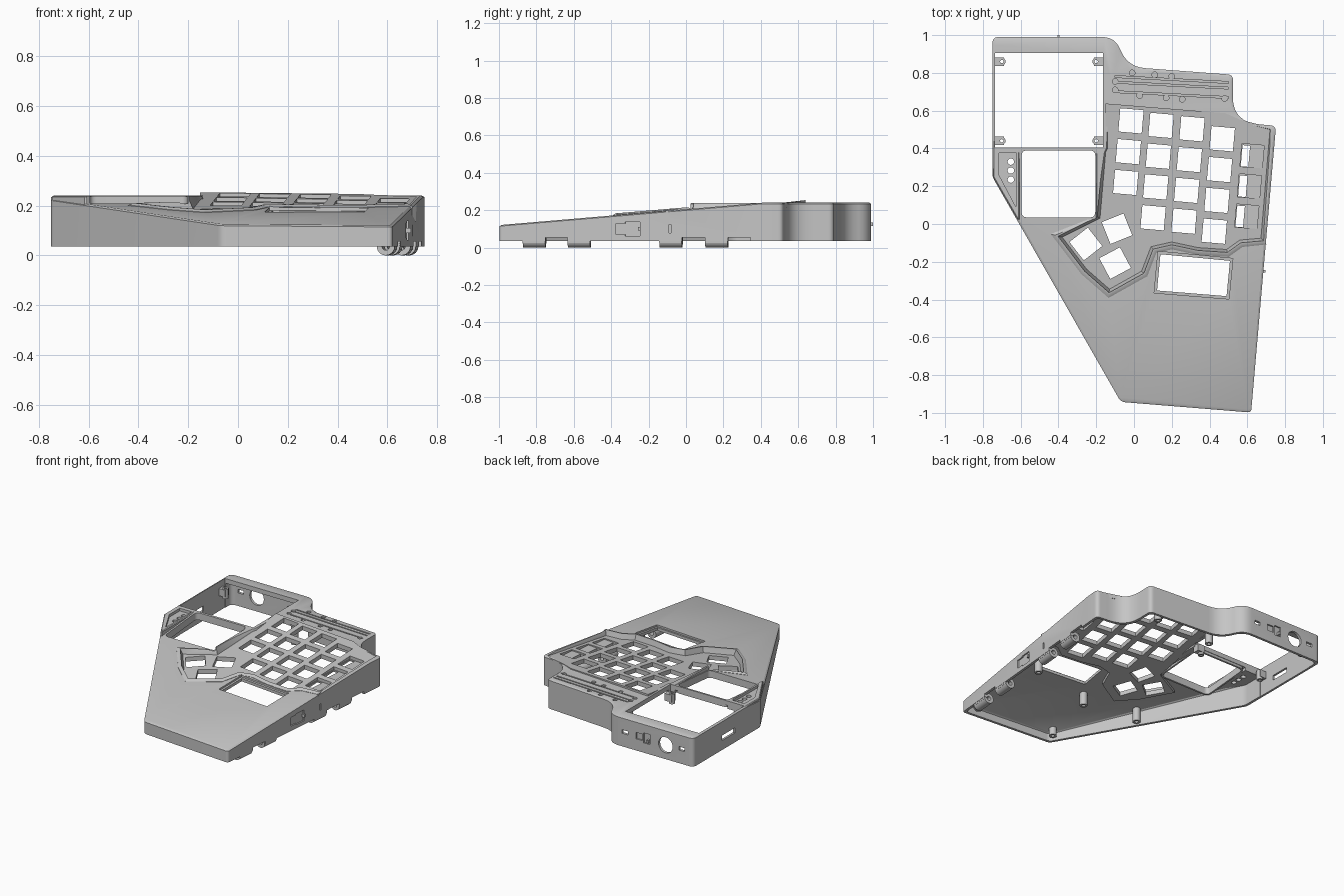
import bpy, bmesh, math
from mathutils import Vector, Matrix

cube = bpy.data.objects.get("Cube")
if cube:
    bpy.data.objects.remove(cube)

GREY = (0.56, 0.56, 0.56, 1)
grey = bpy.data.materials.new("matte grey")
grey.use_nodes = True
grey.diffuse_color = GREY
grey.node_tree.nodes["Principled BSDF"].inputs["Base Color"].default_value = GREY

BASE, TOP = 0.036, 0.24


def slope(x, y):
    return 0.205 + 0.085 * y


def plate(x, y):
    return 0.183 + 0.11 * y - 0.002 * x


def shift(f, d):
    return lambda x, y: f(x, y) + d


def fillet(corners, steps=6):
    """Round each (x, y, tangent length) corner."""
    out, n = [], len(corners)
    for i, (x, y, t) in enumerate(corners):
        c = Vector((x, y))
        a = c + (Vector(corners[i - 1][:2]) - c).normalized() * t
        b = c + (Vector(corners[(i + 1) % n][:2]) - c).normalized() * t
        for k in range(steps + 1):
            s = k / steps
            out.append(a * (1 - s) ** 2 + c * 2 * s * (1 - s) + b * s * s)
    return out


def offset(pts, d):
    """Grow (d > 0) or shrink a closed outline."""
    pts = [Vector(p) for p in pts]
    n = len(pts)
    area = sum(pts[i - 1].cross(pts[i]) for i in range(n))
    sign = 1 if area > 0 else -1
    out = []
    for i, p in enumerate(pts):
        e = (p - pts[i - 1]).normalized()
        f = (pts[(i + 1) % n] - p).normalized()
        na, nb = Vector((e.y, -e.x)), Vector((f.y, -f.x))
        out.append(p + (na + nb) * (sign * d / max(1 + na.dot(nb), 0.4)))
    return out


def finish(name, bm):
    bmesh.ops.recalc_face_normals(bm, faces=bm.faces)
    me = bpy.data.meshes.new(name)
    bm.to_mesh(me)
    bm.free()
    me.materials.append(grey)
    ob = bpy.data.objects.new(name, me)
    bpy.context.collection.objects.link(ob)
    return ob


def layered(layers):
    """Closed solid through layers of (outline, height or height function)."""
    bm = bmesh.new()
    rings = []
    for pts, z in layers:
        rings.append([bm.verts.new((p[0], p[1], z(p[0], p[1]) if callable(z) else z)) for p in pts])
    for a, b in zip(rings, rings[1:]):
        for i in range(len(a)):
            bm.faces.new((a[i - 1], a[i], b[i], b[i - 1]))
    bm.faces.new(rings[0])
    bm.faces.new(rings[-1])
    return bm


def loft(name, layers):
    return finish(name, layered(layers))


def box(name, centre, size, angle=0):
    bm = bmesh.new()
    m = Matrix.Translation(centre) @ Matrix.Rotation(math.radians(angle), 4, 'Z') @ Matrix.Diagonal((*size, 1))
    bmesh.ops.create_cube(bm, size=1, matrix=m)
    return finish(name, bm)


def rod(name, a, b, r, sides=24):
    a, b = Vector(a), Vector(b)
    bm = bmesh.new()
    m = Matrix.Translation((a + b) / 2) @ (b - a).to_track_quat('Z', 'Y').to_matrix().to_4x4()
    bmesh.ops.create_cone(bm, cap_ends=True, segments=sides, radius1=r, radius2=r, depth=(b - a).length, matrix=m)
    return finish(name, bm)


def combine(ob, tool, op='DIFFERENCE'):
    mod = ob.modifiers.new("join", 'BOOLEAN')
    mod.operation, mod.solver, mod.object = op, 'EXACT', tool
    bpy.context.view_layer.objects.active = ob
    bpy.ops.object.modifier_apply(modifier=mod.name)
    bpy.data.objects.remove(tool)
    return ob


corners = [(-0.75, 0.99, 0.035), (-0.1, 0.99, 0.07), (-0.035, 0.832, 0.095), (0.525, 0.79, 0.03),
           (0.52, 0.54, 0.14), (0.752, 0.52, 0.03), (0.62, -0.998, 0.02), (-0.07, -0.942, 0.025),
           (-0.75, 0.25, 0.02)]


def shape(inset):
    moved = offset([c[:2] for c in corners], -inset)
    return fillet([(p.x, p.y, c[2]) for p, c in zip(moved, corners)])


def wedge(name, inset, drop, base):
    """Chamfered slab, folded down along the line where the slope begins."""
    o, top = shape(inset), TOP - drop
    bm = layered([(o, base), (o, top - 0.006), (shape(inset + 0.01), top)])
    bmesh.ops.bisect_plane(bm, geom=bm.verts[:] + bm.edges[:] + bm.faces[:], dist=1e-5,
                           plane_co=(0, (TOP - 0.205) / 0.085, 0), plane_no=(0, 1, 0))
    for v in bm.verts:
        if v.co.z > top - 0.02:
            v.co.z += min(0, slope(v.co.x, v.co.y) - TOP)
    return finish(name, bm)


# Hollow shell
shell = wedge("case_shell", 0, 0, BASE)
combine(shell, wedge("cavity", 0.018, 0.032, -0.1))

# Raised side panel and the wall beside the key well
panel = [(-0.747, 0.43), (-0.747, 0.25), (-0.617, 0.025), (-0.607, 0.025), (-0.607, 0.43)]
strip = [(-0.2, 0.02), (-0.165, 0.02), (-0.15, 0.43), (-0.2, 0.43)]
for pts in (panel, strip):
    combine(shell, loft("raised", [(pts, 0.185), (pts, TOP - 0.006), (offset(pts, -0.005), TOP - 0.001)]), 'UNION')

# Raised lip along the front of the key well
front = [(0.64, 0), (0.655, -0.075), (0.56, -0.085), (0.49, -0.135), (0.34, -0.125), (0.2, -0.095), (0.09, -0.12),
         (0.04, -0.25), (-0.13, -0.345), (-0.25, -0.24), (-0.38, -0.07), (-0.24, -0.015)]
outer = offset(front, 0.038)
combine(shell, loft("lip", [(outer, shift(slope, -0.01)), (outer, shift(slope, 0.002)),
                            (offset(front, 0.024), shift(slope, 0.01))]), 'UNION')

dish = [(-0.715, 0.375), (-0.715, 0.26), (-0.625, 0.09), (-0.622, 0.375)]
combine(shell, loft("dish", [(dish, TOP - 0.02), (dish, 0.3)]))
for y in (0.33, 0.283, 0.235):
    combine(shell, rod("hole", (-0.652, y, 0), (-0.652, y, 0.4), 0.017))

# Screen bay, square pad opening and palm window
bay = [(-0.735, 0.405), (-0.165, 0.405), (-0.165, 0.905), (-0.735, 0.905)]
pad = fillet([(-0.595, 0.035, 0.03), (-0.205, 0.035, 0.03), (-0.205, 0.39, 0.03), (-0.595, 0.39, 0.03)])
window = [(0.14, -0.16), (0.508, -0.195), (0.49, -0.382), (0.122, -0.352)]
for pts in (bay, pad, window):
    combine(shell, loft("opening", [(pts, 0), (pts, 0.4)]))
rim = offset(window, 0.014)
combine(shell, loft("rim", [(rim, shift(slope, -0.012)), (rim, 0.4)]))
skirt_edge = offset(pad, 0.012)
skirt = loft("pad_skirt", [(skirt_edge, shift(slope, -0.05)), (skirt_edge, shift(slope, -0.02))])
combine(skirt, loft("opening", [(pad, 0), (pad, 0.4)]))

# Key well with chamfered sides
well = [(-0.14, 0.625), (0.48, 0.575), (0.56, 0.54), (0.72, 0.5), (0.672, -0.075), (0.56, -0.085),
        (0.49, -0.135), (0.34, -0.125), (0.2, -0.095), (0.09, -0.12), (0.04, -0.25), (-0.13, -0.345),
        (-0.25, -0.24), (-0.38, -0.07), (-0.18, 0.03), (-0.15, 0.38), (-0.14, 0.4)]
wide = offset(well, 0.015)
combine(shell, loft("well", [(well, shift(plate, -0.1)), (well, plate), (wide, shift(plate, 0.03)), (wide, 0.4)]))

tray = offset(well, 0.012)
key_plate = loft("key_plate", [(tray, shift(plate, -0.03)), (tray, plate)])
columns = [(-0.016, 0.546, 3), (0.143, 0.522, 4), (0.307, 0.504, 4), (0.467, 0.451, 4)]
keys = [(x - 0.014 * i, y - 0.163 * i, -5) for x, y, n in columns for i in range(n)]
keys += [(-0.09, -0.025, 22), (-0.255, -0.106, 38), (-0.1, -0.207, 28)]
for x, y, a in keys:
    combine(key_plate, box("key_hole", (x, y, 0.2), (0.124, 0.124, 0.4), a))
for i in range(3):
    x, y = 0.625 - 0.014 * i, 0.36 - 0.16 * i
    combine(key_plate, box("key_dip", (x, y, plate(x, y) + 0.085), (0.118, 0.122, 0.2), -5))
    combine(key_plate, box("key_slit", (x - 0.035, y, 0.2), (0.04, 0.112, 0.4), -5))

# Grooves and dimples on the back strip
for y in (0.765, 0.735, 0.685):
    combine(shell, box("groove", (0.2, y, TOP), (0.6, 0.009, 0.02), -3))
for x, y in ((-0.01, 0.8), (0.11, 0.79), (0.2, 0.782), (-0.1, 0.755), (-0.1, 0.71), (0.03, 0.68),
             (0.17, 0.668), (0.255, 0.66), (0.48, 0.665)):
    combine(shell, rod("dimple", (x, y, TOP - 0.01), (x, y, 0.3), 0.015, 16))

# Ports in the back and side walls
combine(shell, rod("round_port", (-0.535, 0.93, 0.135), (-0.535, 1.1, 0.135), 0.055, 32))
for x, w, h in ((-0.22, 0.045, 0.025), (-0.66, 0.045, 0.025), (-0.39, 0.05, 0.07), (-0.33, 0.05, 0.045)):
    depth = 0.02 if h > 0.03 else 0.2
    combine(shell, box("port", (x, 0.99, 0.14), (w, depth, h)))
combine(shell, box("side_slot", (-0.75, 0.6, 0.12), (0.1, 0.14, 0.035)))


def edge_x(y):
    return 0.62 + 0.087 * (y + 0.998)


for y, w, h in ((-0.345, 0.06, 0.06), (-0.285, 0.08, 0.075), (-0.085, 0.012, 0.045)):
    combine(shell, box("side_port", (edge_x(y), y, 0.1), (0.018, w, h), -5))
for y in (-0.69, 0.04, 0.285):
    combine(shell, box("hinge_gap", (edge_x(y), y, 0.02), (0.16, 0.122, 0.07), -5))
box("back_catch", (-0.4, 0.99, 0.125), (0.012, 0.02, 0.02))
box("side_catch", (edge_x(-0.25), -0.25, 0.1), (0.02, 0.015, 0.02))

# Hinge knuckles along the right edge
for y0, y1 in ((-0.87, -0.75), (-0.63, -0.51), (-0.14, -0.02), (0.105, 0.225)):
    a, b = ((edge_x(y) - 0.038, y, 0.036) for y in (y0, y1))
    knuckle = rod("hinge_knuckle", a, b, 0.036)
    arm = box("arm", (edge_x((y0 + y1) / 2) - 0.018, (y0 + y1) / 2, 0.047), (0.03, 0.115, 0.045), -5)
    combine(knuckle, arm, 'UNION')
    a, b = ((edge_x(y) - 0.038, y, 0.036) for y in (y0 - 0.1, y1 + 0.1))
    combine(knuckle, rod("pin_hole", a, b, 0.015, 16))

# Corner tabs and screw posts in the screen bay
for x in (-0.7, -0.2):
    for y in (0.86, 0.44):
        side = -1 if x < -0.4 else 1
        tab = box("bay_tab", (x + side * 0.016, y, 0.17), (0.055, 0.045, 0.05))
        combine(tab, rod("ring", (x, y, 0.13), (x, y, 0.2), 0.02), 'UNION')
        combine(tab, rod("screw", (x, y, 0.1), (x, y, 0.3), 0.009, 12))

# Screw bosses under the shell
for x, y in ((-0.04, -0.87), (0.55, -0.92), (-0.34, -0.38), (0.06, -0.44), (0.56, -0.3), (0.4, 0.72), (-0.05, 0.7)):
    boss = rod("screw_boss", (x, y, 0.045), (x, y, min(TOP, slope(x, y)) - 0.02), 0.025)
    combine(boss, rod("bore", (x, y, 0), (x, y, 0.09), 0.012, 16))

for ob in bpy.context.scene.objects:
    if ob.type == 'MESH':
        bpy.ops.object.select_all(action='DESELECT')
        ob.select_set(True)
        bpy.context.view_layer.objects.active = ob
        bpy.ops.object.shade_smooth_by_angle(angle=math.radians(30))
